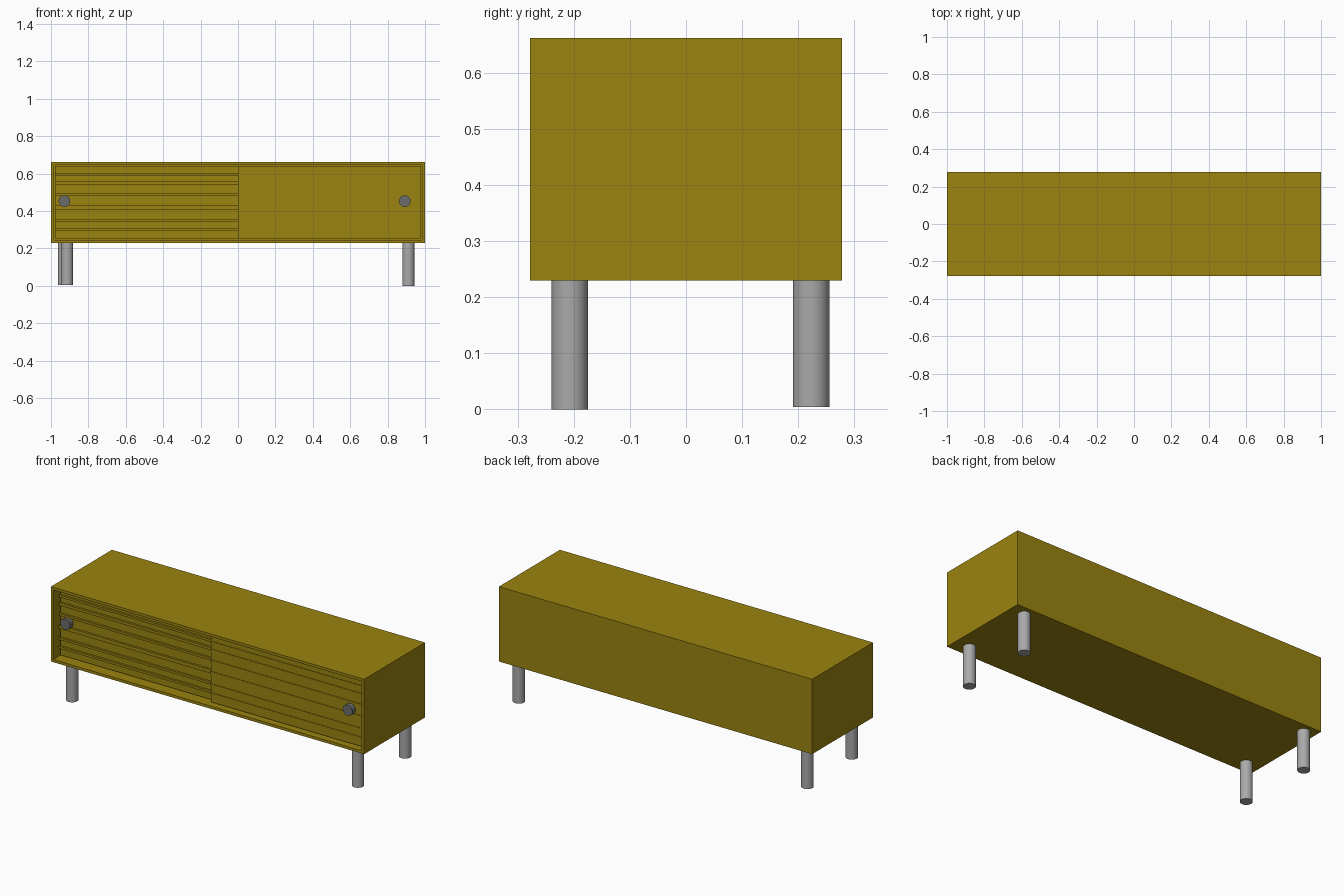
import bpy, bmesh, math

if "Cube" in bpy.data.objects:
    bpy.data.objects.remove(bpy.data.objects["Cube"])


def material(name, color):
    m = bpy.data.materials.new(name)
    m.diffuse_color = color
    m.use_nodes = True
    m.node_tree.nodes["Principled BSDF"].inputs["Base Color"].default_value = m.diffuse_color
    return m


wood = material("wood", (0.328, 0.23, 0.005, 1))
leg_grey = material("leg_grey", (0.40, 0.40, 0.40, 1))
knob_grey = material("knob_grey", (0.15, 0.15, 0.15, 1))


def finish(name, bm, mat):
    bmesh.ops.recalc_face_normals(bm, faces=bm.faces)
    me = bpy.data.meshes.new(name)
    bm.to_mesh(me)
    bm.free()
    ob = bpy.data.objects.new(name, me)
    bpy.context.collection.objects.link(ob)
    me.materials.append(mat)


def add_box(bm, x0, x1, y0, y1, z0, z1):
    for v in bmesh.ops.create_cube(bm, size=1)["verts"]:
        v.co.x = x0 if v.co.x < 0 else x1
        v.co.y = y0 if v.co.y < 0 else y1
        v.co.z = z0 if v.co.z < 0 else z1


def cylinder(name, radius, depth, loc, mat, rot=(0, 0, 0)):
    bpy.ops.mesh.primitive_cylinder_add(vertices=48, radius=radius, depth=depth,
                                        location=loc, rotation=rot)
    ob = bpy.context.object
    ob.name = name
    ob.data.materials.append(mat)
    bpy.ops.object.shade_smooth_by_angle(angle=math.radians(40))


# Cabinet case: box with a flat front rim around a straight-walled recess
D, Z0, Z1, RIM = 0.278, 0.23, 0.662, 0.022
bm = bmesh.new()
add_box(bm, -1, 1, -D, D, Z0, Z1)
bm.normal_update()
front = [f for f in bm.faces if f.normal.y < -0.9]
bmesh.ops.inset_region(bm, faces=front, thickness=RIM)
inner = bmesh.ops.extrude_discrete_faces(bm, faces=front)["faces"][0]
for v in inner.verts:
    v.co.y = -0.19
finish("cabinet_case", bm, wood)

# Sliding doors with slats at uneven heights; the right door runs in front
slats = [(0.294, 0.307), (0.345, 0.358), (0.409, 0.430),
         (0.484, 0.497), (0.543, 0.559), (0.591, 0.604)]
for name, x0, x1, y0, y1, rise in (("left_door", -0.978, 0.0, -0.222, -0.19, 0.012),
                                   ("right_door", 0.0, 0.978, -0.247, -0.19, 0.003)):
    bm = bmesh.new()
    add_box(bm, x0, x1, y0, y1, Z0 + RIM, Z1 - RIM)
    for z0, z1 in slats:
        add_box(bm, x0, x1, y0 - rise, y0, z0, z1)
    finish(name, bm, wood)

# Round knobs
for name, x, y in (("left_knob", -0.928, -0.222), ("right_knob", 0.892, -0.247)):
    cylinder(name, 0.031, 0.03, (x, y - 0.013, 0.453), knob_grey, (math.pi / 2, 0, 0))

# Legs
for name, x, y, bottom in (("front_left_leg", -0.914, -0.207, 0.005),
                           ("front_right_leg", 0.911, -0.207, 0.0),
                           ("back_left_leg", -0.931, 0.223, 0.004),
                           ("back_right_leg", 0.911, 0.223, 0.004)):
    top = Z0 + 0.005
    cylinder(name, 0.0325, top - bottom, (x, y, (top + bottom) / 2), leg_grey)
